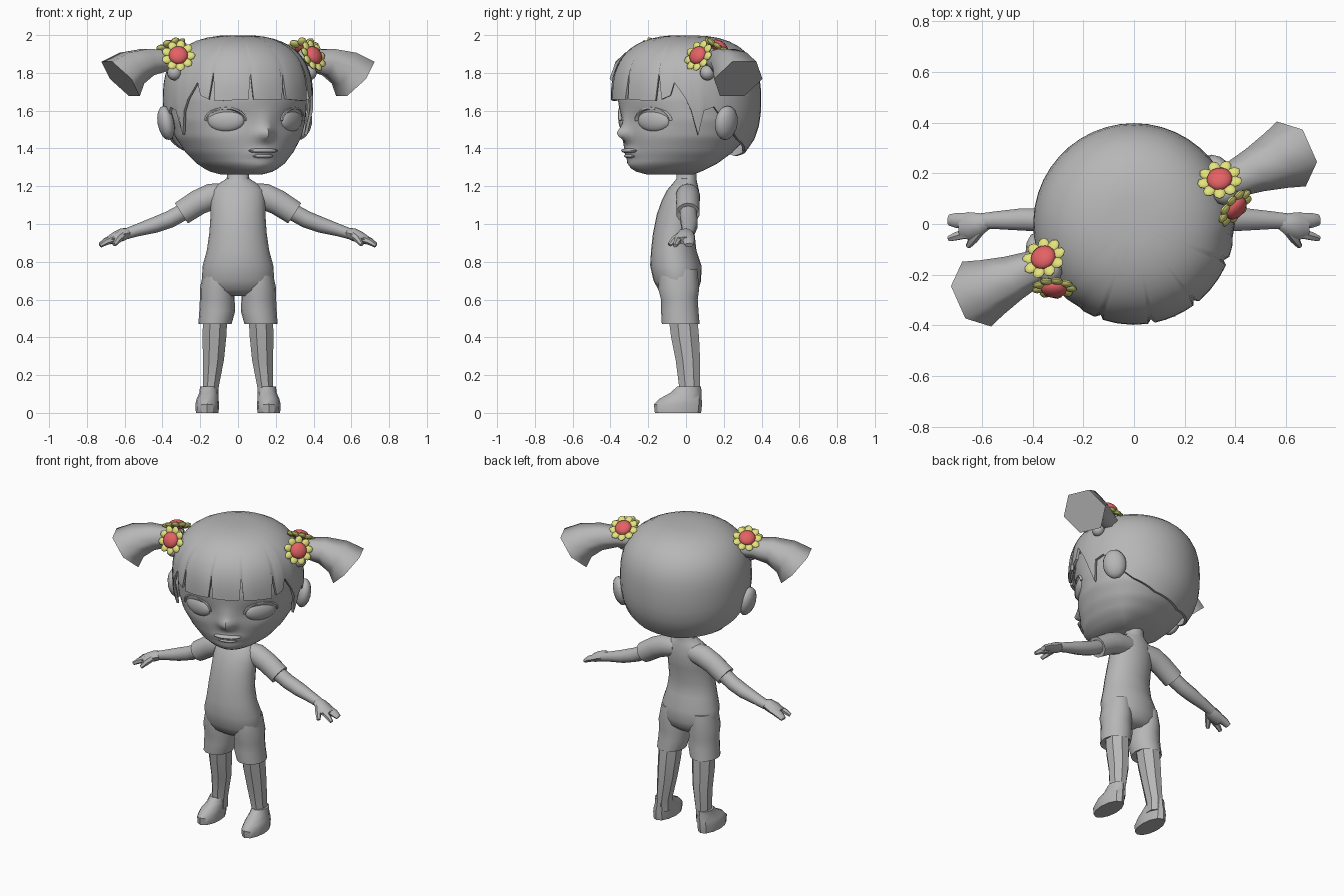
import bpy, bmesh, math
from mathutils import Matrix, Vector

cube = bpy.data.objects.get("Cube")
if cube:
    bpy.data.objects.remove(cube)

HEAD_TURN = math.radians(24)


def material(name, rgb):
    m = bpy.data.materials.new(name)
    m.use_nodes = True
    m.diffuse_color = (*rgb, 1)
    m.node_tree.nodes["Principled BSDF"].inputs["Base Color"].default_value = (*rgb, 1)
    return m


GRAY = material("clay gray", (0.47, 0.47, 0.47))
YELLOW = material("petal yellow", (0.77, 0.77, 0.21))
RED = material("flower red", (0.77, 0.12, 0.13))


def finish(name, bm, mat=GRAY, angle=50, turn=0.0):
    bmesh.ops.recalc_face_normals(bm, faces=bm.faces)
    me = bpy.data.meshes.new(name)
    bm.to_mesh(me)
    bm.free()
    me.materials.append(mat)
    ob = bpy.data.objects.new(name, me)
    bpy.context.collection.objects.link(ob)
    ob.rotation_euler.z = turn
    bpy.ops.object.select_all(action='DESELECT')
    ob.select_set(True)
    bpy.context.view_layer.objects.active = ob
    bpy.ops.object.shade_smooth_by_angle(angle=math.radians(angle))


def skin_rings(bm, rings):
    rows = [[bm.verts.new(p) for p in r] for r in rings]
    n = len(rows[0])
    for a, b in zip(rows, rows[1:]):
        for i in range(n):
            bm.faces.new((a[i], a[(i + 1) % n], b[(i + 1) % n], b[i]))
    bm.faces.new(rows[0])
    bm.faces.new(rows[-1])


def tube(name, sections, n=12, level=False, angle=50, turn=0.0, phase=0.0):
    """Loft of ellipses: each section is (x, y, z, across radius, y radius)."""
    pts = [Vector(s[:3]) for s in sections]
    rings = []
    for k, s in enumerate(sections):
        t = pts[min(k + 1, len(pts) - 1)] - pts[max(k - 1, 0)]
        t = Vector((0, 0, 1)) if level else t.normalized()
        u = Vector((0, 1, 0)).cross(t).normalized()
        v = t.cross(u)
        angles = [phase + math.tau * i / n for i in range(n)]
        rings.append([pts[k] + u * s[3] * math.cos(a) + v * s[4] * math.sin(a) for a in angles])
    bm = bmesh.new()
    skin_rings(bm, rings)
    finish(name, bm, angle=angle, turn=turn)


def column(name, profile, x=0, **kw):
    """Level loft from rows of (z, half width, front y, back y, x shift)."""
    rows = [(x + (p[4] if len(p) > 4 else 0), (p[2] + p[3]) / 2, p[0], p[1], (p[3] - p[2]) / 2)
            for p in profile]
    tube(name, rows, level=True, **kw)


def ball(bm, matrix, size, u=16, v=10):
    bmesh.ops.create_uvsphere(bm, u_segments=u, v_segments=v, radius=1,
                              matrix=matrix @ Matrix.Diagonal((*size, 1)))


# Torso with neck
column("torso", [
    (.62, .12, -.10, .03), (.65, .175, -.145, .065), (.70, .192, -.172, .08),
    (.78, .187, -.19, .082), (.86, .165, -.185, .055), (.95, .152, -.175, .045),
    (1.05, .145, -.155, .065), (1.12, .145, -.13, .072), (1.18, .135, -.10, .068),
    (1.215, .10, -.07, .06), (1.24, .06, -.05, .055), (1.32, .055, -.05, .055)], n=24)

# Limbs
for s, side in ((1, "left"), (-1, "right")):
    column(side + "_shorts_leg", [
        (.76, .07, -.14, .06), (.66, .092, -.148, .07), (.60, .092, -.132, .062),
        (.54, .095, -.132, .066), (.47, .088, -.128, .072, s * .012), (.48, .07, -.10, .06, s * .012)],
        x=s * .11, n=16)
    column(side + "_leg", [
        (.52, .07, -.10, .065, -s * .01), (.40, .068, -.085, .075, -s * .005),
        (.28, .06, -.06, .08), (.13, .045, -.04, .08, s * .015), (.06, .045, -.04, .075, s * .015)],
        x=s * .13, n=8, angle=25, phase=math.pi / 8)
    column(side + "_foot", [
        (0, .06, -.165, .08, s * .008), (.045, .063, -.17, .085, s * .008),
        (.075, .058, -.14, .083, s * .006), (.105, .05, -.085, .082), (.14, .046, -.045, .08)],
        x=s * .155, n=12, angle=35)
    tube(side + "_sleeve", [
        (s * .06, .005, 1.155, .06, .06), (s * .14, .01, 1.145, .07, .065),
        (s * .21, .01, 1.115, .067, .063), (s * .30, .01, 1.057, .064, .063),
        (s * .295, .01, 1.06, .048, .048)], n=14)
    tube(side + "_arm", [
        (s * .26, .01, 1.08, .045, .047), (s * .36, .015, 1.025, .045, .047),
        (s * .44, .018, .995, .042, .046), (s * .54, .015, .965, .032, .037),
        (s * .60, .012, .945, .028, .032)], n=10)
    tube(side + "_palm", [
        (s * .57, .012, .955, .024, .027), (s * .61, 0, .945, .034, .045),
        (s * .65, -.008, .928, .03, .055), (s * .685, -.008, .912, .022, .048)], n=8)
    tube(side + "_fingers", [
        (s * .65, .012, .927, .022, .032), (s * .70, .014, .907, .02, .03),
        (s * .73, .016, .888, .013, .022)], n=8)
    tube(side + "_index_finger", [
        (s * .65, -.035, .925, .02, .022), (s * .70, -.048, .905, .018, .018),
        (s * .73, -.058, .885, .011, .012)], n=6)
    tube(side + "_thumb", [
        (s * .61, -.025, .942, .02, .022), (s * .635, -.06, .918, .019, .019),
        (s * .655, -.088, .89, .011, .011)], n=6)

# Head with sculpted nose, lips, chin and eye sockets
FACE = [(1.262, .10, -.22, 0), (1.28, .17, -.285, .06), (1.32, .23, -.32, .15),
        (1.38, .285, -.33, .24), (1.46, .335, -.34, .32), (1.55, .36, -.35, .35),
        (1.66, .365, -.36, .36), (1.75, .355, -.35, .35), (1.85, .29, -.29, .29)]
BUMPS = [(0, 1.475, .04, .035, .045), (0, 1.515, .04, .06, .02), (0, 1.375, .07, .025, .016),
         (0, 1.30, .08, .03, .012), (.18, 1.55, .085, .055, -.02), (-.18, 1.55, .085, .055, -.02)]


def face_row(z):
    for a, b in zip(FACE, FACE[1:]):
        if z <= b[0] + 1e-6:
            t = (z - a[0]) / (b[0] - a[0])
            return [p + (q - p) * t for p, q in zip(a, b)]


rings = []
for k in range(41):
    z, w, front, back = face_row(FACE[0][0] + (FACE[-1][0] - FACE[0][0]) * k / 40)
    ring = []
    for i in range(72):
        a = math.tau * i / 72
        x = w * math.sin(a)
        y = math.cos(a) * (front if math.cos(a) > 0 else -back)
        if math.cos(a) > 0:
            y -= sum(h * math.exp(-((x - cx) / sx) ** 2 - ((z - cz) / sz) ** 2)
                     for cx, cz, sx, sz, h in BUMPS)
        ring.append((x, y, z))
    rings.append(ring)
bm = bmesh.new()
skin_rings(bm, rings)
finish("head", bm, turn=HEAD_TURN)

# Lips
bm = bmesh.new()
ball(bm, Matrix.Translation((0, -.327, 1.388)), (.085, .032, .014))
ball(bm, Matrix.Translation((0, -.322, 1.36)), (.06, .026, .012))
finish("lips", bm, turn=HEAD_TURN)

# Hair cap: outer and inner shell from the crown to a jagged edge (degrees from front, z)
EDGE = [(0, 1.66), (12, 1.66), (14, 1.80), (16, 1.66), (42, 1.65), (44, 1.80), (47, 1.66),
        (54, 1.68), (57, 1.75), (66, 1.66), (70, 1.60), (76, 1.47), (80, 1.60), (88, 1.62),
        (100, 1.52), (115, 1.45), (140, 1.39), (180, 1.36)]


def hair_radius(z):
    d = abs(z - 1.66) / (.34 if z > 1.66 else .38)
    return .398 * max(0, 1 - d ** 2.6) ** (1 / 2.6)


half = []
for (a0, z0), (a1, z1) in zip(EDGE, EDGE[1:]):
    steps = max(1, round((a1 - a0) / 8))
    half += [(a0 + (a1 - a0) * i / steps, z0 + (z1 - z0) * i / steps) for i in range(steps)]
outline = half + [EDGE[-1]] + [(-a, z) for a, z in reversed(half[1:])]
rings = []
layers = [(k, 0) for k in range(1, 15)] + [(k, .016) for k in range(14, 0, -1)]
for k, inset in layers:
    drop = 1 - math.cos(math.pi / 2 * k / 14)
    ring = []
    for a, edge in outline:
        z = 2.0 - (2.0 - edge) * drop
        r = hair_radius(z) - inset
        ring.append((r * math.sin(math.radians(a)), -r * math.cos(math.radians(a)),
                     z - inset * (1 - drop)))
    rings.append(ring)
bm = bmesh.new()
skin_rings(bm, rings)
finish("hair_cap", bm, turn=HEAD_TURN)


def flower(name, center, normal):
    frame = Matrix.Translation(center) @ Vector(normal).to_track_quat('Z', 'Y').to_matrix().to_4x4()
    bm = bmesh.new()
    for i in range(9):
        spin = Matrix.Rotation(math.tau * i / 9, 4, 'Z') @ Matrix.Translation((.06, 0, 0))
        ball(bm, frame @ spin @ Matrix.Rotation(-.2, 4, 'Y'), (.031, .025, .013), 8, 6)
    finish(name + "_petals", bm, YELLOW, turn=HEAD_TURN)
    bm = bmesh.new()
    ball(bm, frame @ Matrix.Translation((0, 0, .008)), (.051, .051, .03))
    finish(name + "_center", bm, RED, turn=HEAD_TURN)


for s, side in ((1, "left"), (-1, "right")):
    # Eye and upper lid
    frame = Matrix.Translation((s * .188, -.266, 1.548)) @ Matrix.Rotation(s * .6, 4, 'Z')
    bm = bmesh.new()
    ball(bm, frame, (.1, .034, .06), 24, 14)
    finish(side + "_eye", bm, turn=HEAD_TURN)
    lid = []
    for i in range(13):
        a = math.pi * i / 12
        p = frame @ Vector((.107 * math.cos(a), -.008 - .012 * math.sin(a), .066 * math.sin(a)))
        lid.append((*p, .008, .012))
    tube(side + "_upper_lid", lid, n=6, turn=HEAD_TURN)

    # Ear
    bm = bmesh.new()
    tilt = Matrix.Rotation(s * .2, 4, 'Y') @ Matrix.Rotation(s * .35, 4, 'Z')
    ball(bm, Matrix.Translation((s * .39, .06, 1.535)) @ tilt, (.045, .072, .092), 12, 8)
    finish(side + "_ear", bm, turn=HEAD_TURN)

    # Flared ponytail with a flat six-sided end, and its tie bead
    tube(side + "_ponytail", [
        (s * .34, 0, 1.86, .055, .06), (s * .42, 0, 1.865, .063, .07),
        (s * .52, 0, 1.858, .082, .09), (s * .615, 0, 1.825, .108, .117),
        (s * .68, 0, 1.768, .14, .14)], n=6, angle=70, turn=HEAD_TURN, phase=math.pi / 6)
    bm = bmesh.new()
    ball(bm, Matrix.Translation((s * .39, -.05, 1.80)), (.04, .04, .04), 12, 8)
    ball(bm, Matrix.Translation((s * .38, -.035, 1.885)), (.05, .05, .05), 12, 8)
    finish(side + "_hair_tie", bm, turn=HEAD_TURN)

    flower(side + "_front_flower", (s * .39, -.10, 1.89), (s * .4, -.83, .42))
    flower(side + "_top_flower", (s * .38, .02, 1.932), (s * .12, .55, .83))
